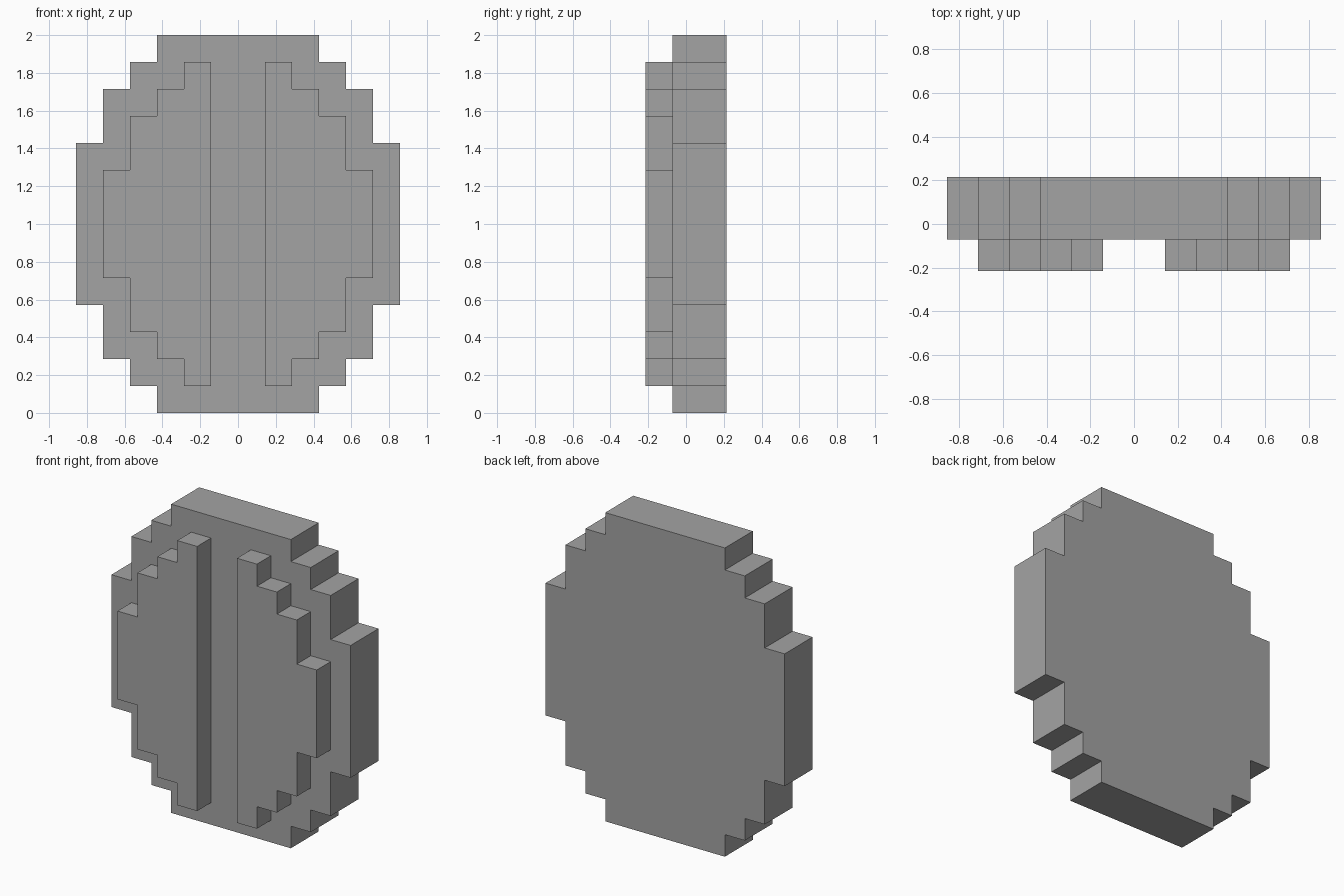
import bpy
import bmesh

cube = bpy.data.objects.get("Cube")
if cube:
    bpy.data.objects.remove(cube, do_unlink=True)

U = 1 / 7  # one grid step of the stepped outline

grey = bpy.data.materials.new("plain grey")
grey.use_nodes = True
colour = (0.37, 0.37, 0.37, 1)
grey.diffuse_color = colour
grey.node_tree.nodes["Principled BSDF"].inputs["Base Color"].default_value = colour


def right_edge(steps):
    """Stepped edge from bottom to top; steps are (outer x, half height)."""
    upper = []
    for i, (x, h) in enumerate(steps):
        upper.append((x, h))
        if i + 1 < len(steps):
            upper.append((x, steps[i + 1][1]))
    return [(x, -h) for x, h in upper] + upper[::-1]


def slab(name, outline, front, back):
    """Extrude an x-z outline from front to back."""
    bm = bmesh.new()
    face = bm.faces.new([bm.verts.new((x * U, front * U, 1 + z * U)) for x, z in outline])
    new = bmesh.ops.extrude_face_region(bm, geom=[face])["geom"]
    bmesh.ops.translate(bm, vec=(0, (back - front) * U, 0),
                        verts=[v for v in new if isinstance(v, bmesh.types.BMVert)])
    bmesh.ops.recalc_face_normals(bm, faces=bm.faces)
    mesh = bpy.data.meshes.new(name)
    bm.to_mesh(mesh)
    bm.free()
    mesh.materials.append(grey)
    obj = bpy.data.objects.new(name, mesh)
    bpy.context.collection.objects.link(obj)
    return obj


# Thick stepped disc
edge = right_edge([(3, 7), (4, 6), (5, 5), (6, 3)])
slab("stepped_disc", edge + [(-x, -z) for x, z in edge], -0.5, 1.5)

# Two raised stepped panels either side of the central gap
edge = right_edge([(2, 6), (3, 5), (4, 4), (5, 2)])
panel = edge + [(1, 6), (1, -6)]
for name, side in (("left_panel", 1), ("right_panel", -1)):
    slab(name, [(side * x, z) for x, z in panel], -1.5, -0.5)
